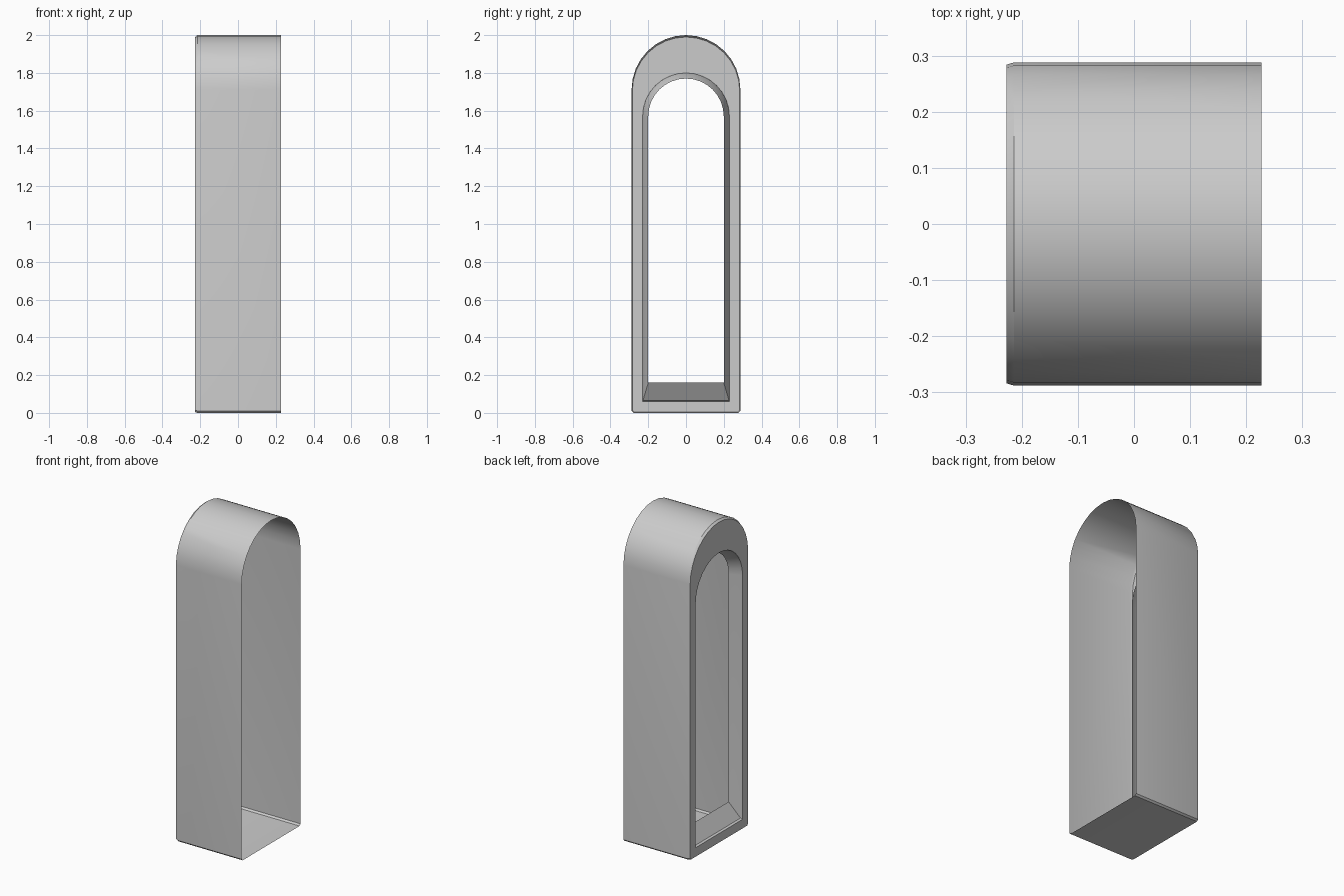
import bpy, bmesh
from math import pi, cos, sin

if "Cube" in bpy.data.objects:
    bpy.data.objects.remove(bpy.data.objects["Cube"])

ARCH_SEGMENTS = 16


def profile(x, half, bottom, top, chamfer=0.0):
    """Round-topped outline in the YZ plane, counterclockwise seen from +x."""
    spring = top - half
    pts = [(x, half - chamfer, bottom), (x, half, bottom + chamfer)]
    for i in range(ARCH_SEGMENTS + 1):
        a = pi * i / ARCH_SEGMENTS
        pts.append((x, half * cos(a), spring + half * sin(a)))
    pts += [(x, -half, bottom + chamfer), (x, -half + chamfer, bottom)]
    return pts


def loft(name, rings):
    """Bridge successive closed outlines into an open surface."""
    bm = bmesh.new()
    loops = [[bm.verts.new(p) for p in ring] for ring in rings]
    n = len(loops[0])
    for a, b in zip(loops, loops[1:]):
        for i in range(n):
            j = (i + 1) % n
            bm.faces.new((b[i], b[j], a[j], a[i]))
    bmesh.ops.remove_doubles(bm, verts=bm.verts, dist=1e-5)
    mesh = bpy.data.meshes.new(name)
    bm.to_mesh(mesh)
    bm.free()
    obj = bpy.data.objects.new(name, mesh)
    bpy.context.collection.objects.link(obj)
    bpy.ops.object.select_all(action='DESELECT')
    obj.select_set(True)
    bpy.context.view_layer.objects.active = obj
    bpy.ops.object.shade_smooth_by_angle(angle=pi / 6)
    return obj


FRONT, BACK = -0.227, 0.227
outer_front = profile(FRONT, 0.284, 0.004, 1.99, 0.01)

# Thin arched shell, open at the +x end, with a chamfered front edge
loft("arched_shell", [
    profile(BACK, 0.288, 0.0, 2.0, 0.01),
    profile(FRONT + 0.013, 0.288, 0.0, 2.0, 0.01),
    outer_front,
])

# Flat surround, short lip, then tapered reveal with a sloping sill
loft("window_surround", [
    outer_front,
    profile(FRONT, 0.23, 0.06, 1.80),
    profile(FRONT + 0.013, 0.228, 0.065, 1.798),
    profile(FRONT + 0.075, 0.20, 0.16, 1.77),
])
